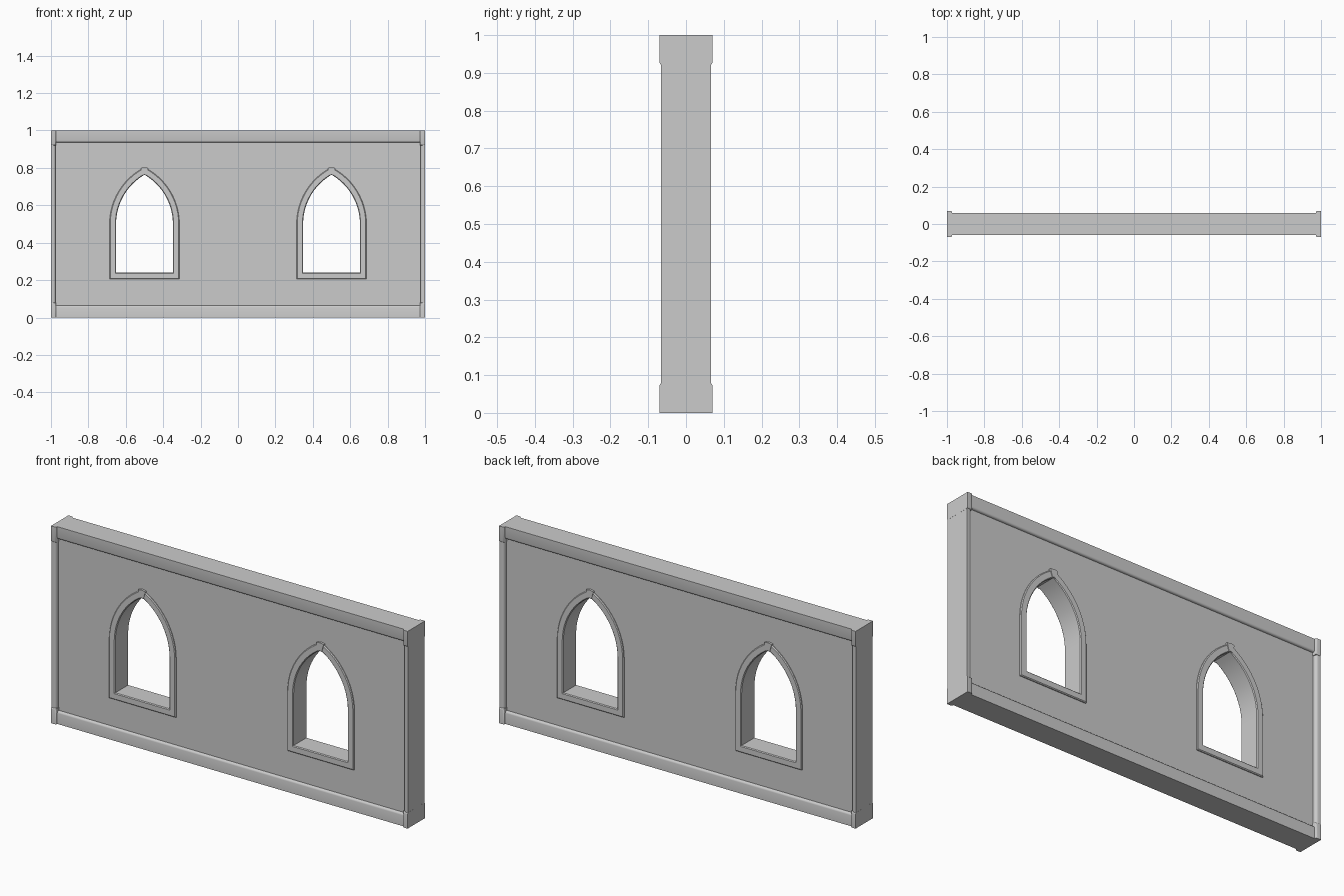
import bpy, bmesh, math
from mathutils import Matrix

if "Cube" in bpy.data.objects:
    bpy.data.objects.remove(bpy.data.objects["Cube"])

HALF, SILL, SPRING, RADIUS = 0.152, 0.24, 0.5, 0.304   # window opening
PANEL, FRAME, RAIL, POST, BLOCK = 0.047, 0.055, 0.06, 0.066, 0.07  # half depths


def add_mesh(name, bm):
    bmesh.ops.recalc_face_normals(bm, faces=bm.faces)
    me = bpy.data.meshes.new(name)
    bm.to_mesh(me)
    bm.free()
    ob = bpy.data.objects.new(name, me)
    bpy.context.collection.objects.link(ob)
    return ob


def box(name, x0, x1, half_y, z0, z1, bevel, pick):
    """Box symmetric in y; edges whose midpoint satisfies pick are rounded."""
    bm = bmesh.new()
    bmesh.ops.create_cube(bm, size=1)
    for v in bm.verts:
        v.co = ((x0 + x1) / 2 + v.co.x * (x1 - x0), v.co.y * 2 * half_y,
                (z0 + z1) / 2 + v.co.z * (z1 - z0))
    edges = [e for e in bm.edges if pick((e.verts[0].co + e.verts[1].co) / 2)]
    bmesh.ops.bevel(bm, geom=edges, offset=bevel, segments=3, profile=0.5,
                    affect='EDGES')
    return add_mesh(name, bm)


def outline(d, cx=0.0, n=12):
    """Pointed-arch outline, pushed outwards by d."""
    r = RADIUS + d
    top = math.acos((RADIUS - HALF) / r)
    arc = [(HALF - RADIUS + r * math.cos(top * i / n),
            SPRING + r * math.sin(top * i / n)) for i in range(n + 1)]
    left = [(-x, z) for x, z in reversed(arc[:-1])]
    pts = [(-HALF - d, SILL - d), (HALF + d, SILL - d)] + arc + left
    return [(cx + x, z) for x, z in pts]


# wall panel with two arched holes
cu = bpy.data.curves.new("wall_panel_profile", 'CURVE')
cu.dimensions, cu.fill_mode, cu.extrude = '2D', 'BOTH', PANEL
rect = [(-0.985, 0.03), (0.985, 0.03), (0.985, 0.97), (-0.985, 0.97)]
for pts in (rect, outline(0.015, -0.5)[::-1], outline(0.015, 0.5)[::-1]):
    sp = cu.splines.new('POLY')
    sp.points.add(len(pts) - 1)
    for p, (x, z) in zip(sp.points, pts):
        p.co = (x, z, 0, 1)
    sp.use_cyclic_u = True
tmp = bpy.data.objects.new("wall_panel_profile", cu)
bpy.context.collection.objects.link(tmp)
dg = bpy.context.evaluated_depsgraph_get()
me = bpy.data.meshes.new_from_object(tmp.evaluated_get(dg))
bm = bmesh.new()
bm.from_mesh(me)
bmesh.ops.remove_doubles(bm, verts=bm.verts, dist=1e-5)
bm.transform(Matrix.Rotation(math.pi / 2, 4, 'X'))
add_mesh("wall_panel", bm)
bpy.data.objects.remove(tmp)
bpy.data.meshes.remove(me)

# window frames: closed cross-section (offset, y) swept round the arch
front = [(0, -FRAME + 0.004), (0.004, -FRAME), (0.031, -FRAME),
         (0.035, -FRAME + 0.004)]
section = front + [(d, -y) for d, y in reversed(front)]
# keystone wedge
wedge = [(-0.009, 0.760), (0, 0.764), (0.009, 0.760),
         (0.021, 0.800), (0, 0.804), (-0.021, 0.800)]
for side, cx in (("left", -0.5), ("right", 0.5)):
    bm = bmesh.new()
    loops = [[bm.verts.new((x, y, z)) for x, z in outline(d, cx)]
             for d, y in section]
    for a, b in zip(loops, loops[1:] + loops[:1]):
        for i in range(len(a)):
            j = (i + 1) % len(a)
            bm.faces.new((a[i], a[j], b[j], b[i]))
    add_mesh(f"window_frame_{side}", bm)

    bm = bmesh.new()
    rings = [[bm.verts.new((cx + x, y, z)) for x, z in wedge]
             for y in (-FRAME - 0.003, FRAME + 0.003)]
    for r in rings:
        bm.faces.new(r)
    for i in range(len(wedge)):
        j = (i + 1) % len(wedge)
        bm.faces.new((rings[0][i], rings[0][j], rings[1][j], rings[1][i]))
    add_mesh(f"keystone_{side}", bm)

# bottom and top rails, rounded on the edge facing the panel
box("bottom_rail", -0.98, 0.98, RAIL, 0, 0.064, 0.010,
    lambda c: c.z > 0.06 and abs(c.y) > 0.05)
box("top_rail", -0.98, 0.98, RAIL, 0.936, 1, 0.010,
    lambda c: c.z < 0.94 and abs(c.y) > 0.05)

# end posts and corner blocks
for side, s in (("left", -1), ("right", 1)):
    x0, x1 = sorted((s * 0.975, s * 0.9995))
    box(f"end_post_{side}", x0, x1, POST, 0.07, 0.93, 0.012,
        lambda c: abs(c.x) < 0.98 and abs(c.y) > 0.06)
    x0, x1 = sorted((s * 0.972, s))
    for level, z0, z1 in (("bottom", 0, 0.08), ("top", 0.92, 1)):
        box(f"corner_block_{level}_{side}", x0, x1, BLOCK, z0, z1, 0.008,
            lambda c: abs(c.y) > 0.06 and
            (abs(c.x) < 0.975 or abs(c.z - 0.5) < 0.43))

# smooth rounded edges, keep creases
bpy.ops.object.select_all(action='SELECT')
bpy.context.view_layer.objects.active = bpy.data.objects["wall_panel"]
bpy.ops.object.shade_smooth_by_angle(angle=math.radians(35))
